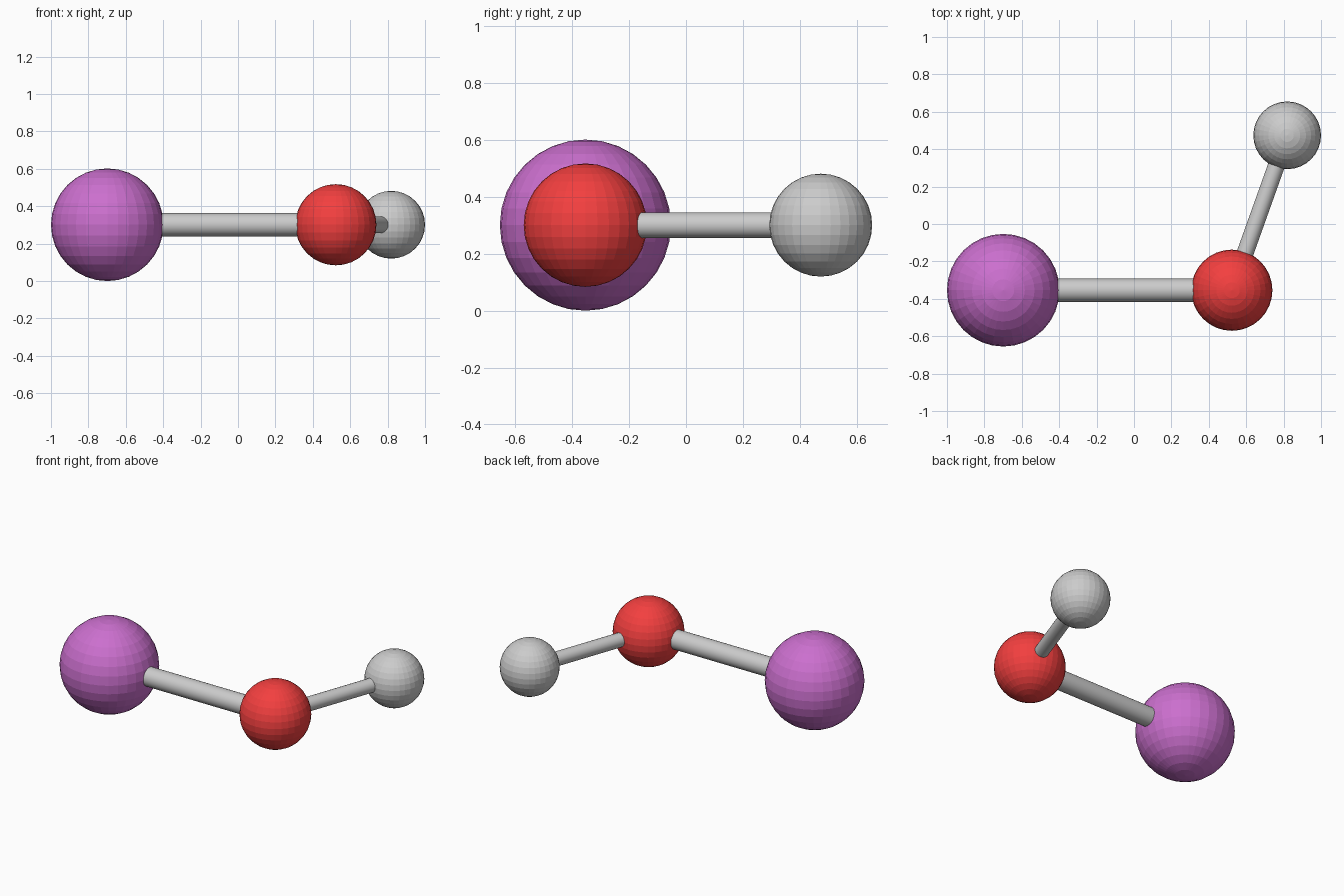
import bpy
from mathutils import Vector

if "Cube" in bpy.data.objects:
    bpy.data.objects.remove(bpy.data.objects["Cube"])

Z = 0.301


def material(name, color):
    mat = bpy.data.materials.new(name)
    mat.diffuse_color = color
    mat.use_nodes = True
    mat.node_tree.nodes["Principled BSDF"].inputs["Base Color"].default_value = mat.diffuse_color
    return mat


def ball(name, x, y, radius, mat=None):
    bpy.ops.mesh.primitive_uv_sphere_add(segments=32, ring_count=16,
                                         radius=radius, location=(x, y, Z))
    obj = bpy.context.object
    obj.name = name
    if mat:
        obj.data.materials.append(mat)
    return obj


def bond(name, a, b, radius):
    # rod running from one ball centre to the other
    p, q = a.location.copy(), b.location.copy()
    d = q - p
    bpy.ops.mesh.primitive_cylinder_add(vertices=32, radius=radius,
                                        depth=d.length, location=(p + q) / 2)
    obj = bpy.context.object
    obj.name = name
    obj.rotation_euler = d.to_track_quat('Z', 'Y').to_euler()
    bpy.ops.object.shade_smooth_by_angle()


purple = material("purple", (0.6, 0.16, 0.62, 1))
red = material("red", (0.9, 0.05, 0.05, 1))

# Atoms
large = ball("large_atom", -0.699, -0.354, 0.301, purple)
middle = ball("middle_atom", 0.523, -0.354, 0.217, red)
small = ball("small_atom", 0.819, 0.474, 0.181)

# Bonds
bond("thick_bond", large, middle, 0.062)
bond("thin_bond", middle, small, 0.045)
